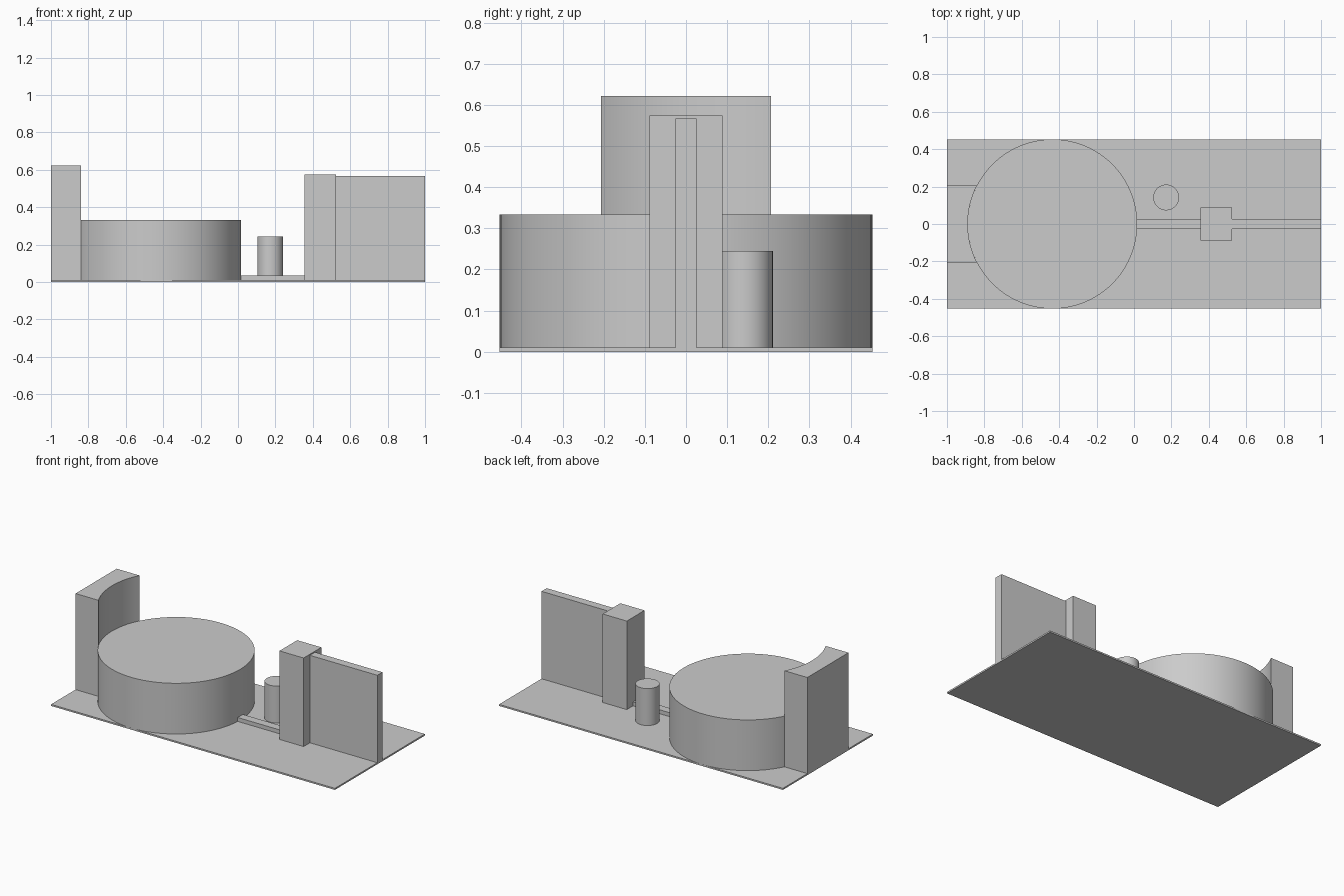
import bpy
import bmesh
from math import asin, cos, sin, pi, radians

cube = bpy.data.objects.get("Cube")
if cube:
    bpy.data.objects.remove(cube, do_unlink=True)

GREY = (0.6, 0.6, 0.6, 1.0)
grey = bpy.data.materials.new("plain grey")
grey.use_nodes = True
grey.diffuse_color = GREY
grey.node_tree.nodes["Principled BSDF"].inputs["Base Color"].default_value = GREY

BASE_TOP = 0.01
DRUM_X, DRUM_R = -0.436, 0.453


def prism(name, outline, z0, z1, smooth=False):
    """Extrude a flat counter-clockwise outline from z0 up to z1."""
    bm = bmesh.new()
    face = bm.faces.new([bm.verts.new((x, y, z0)) for x, y in outline])
    top = bmesh.ops.extrude_face_region(bm, geom=[face])["geom"]
    verts = [v for v in top if isinstance(v, bmesh.types.BMVert)]
    bmesh.ops.translate(bm, verts=verts, vec=(0, 0, z1 - z0))
    bmesh.ops.recalc_face_normals(bm, faces=bm.faces)
    mesh = bpy.data.meshes.new(name)
    bm.to_mesh(mesh)
    bm.free()
    mesh.materials.append(grey)
    obj = bpy.data.objects.new(name, mesh)
    bpy.context.collection.objects.link(obj)
    if smooth:
        bpy.ops.object.select_all(action="DESELECT")
        obj.select_set(True)
        bpy.context.view_layer.objects.active = obj
        bpy.ops.object.shade_smooth_by_angle(angle=radians(30))
    return obj


def box(name, x0, x1, half_y, z0, z1):
    return prism(name, [(x0, -half_y), (x1, -half_y), (x1, half_y), (x0, half_y)], z0, z1)


def arc(cx, cy, r, start, end, steps):
    angles = [start + (end - start) * i / steps for i in range(steps + 1)]
    return [(cx + r * cos(a), cy + r * sin(a)) for a in angles]


def cylinder(name, cx, cy, r, z1, sides):
    return prism(name, arc(cx, cy, r, 0, 2 * pi, sides)[:-1], BASE_TOP, z1, True)


# Ground slab
box("base_plate", -1, 1, 0.453, 0, BASE_TOP)

# Round bodies
cylinder("drum", DRUM_X, 0, DRUM_R, 0.333, 96)
cylinder("small_cylinder", 0.172, 0.142, 0.069, 0.245, 48)

# End wall, hollowed to fit around the drum
half = 0.207
spread = asin(half / DRUM_R)
hollow = arc(DRUM_X, 0, DRUM_R, pi + spread, pi - spread, 16)
prism("curved_end_wall", [(-1, half), (-1, -half)] + hollow, BASE_TOP, 0.622, True)

# Low rail, square post and thin wall along the centre line
box("low_rail", DRUM_X + DRUM_R - 0.01, 0.355, 0.026, BASE_TOP, 0.035)
box("square_post", 0.355, 0.525, 0.089, BASE_TOP, 0.574)
box("thin_wall", 0.525, 1, 0.026, BASE_TOP, 0.567)
